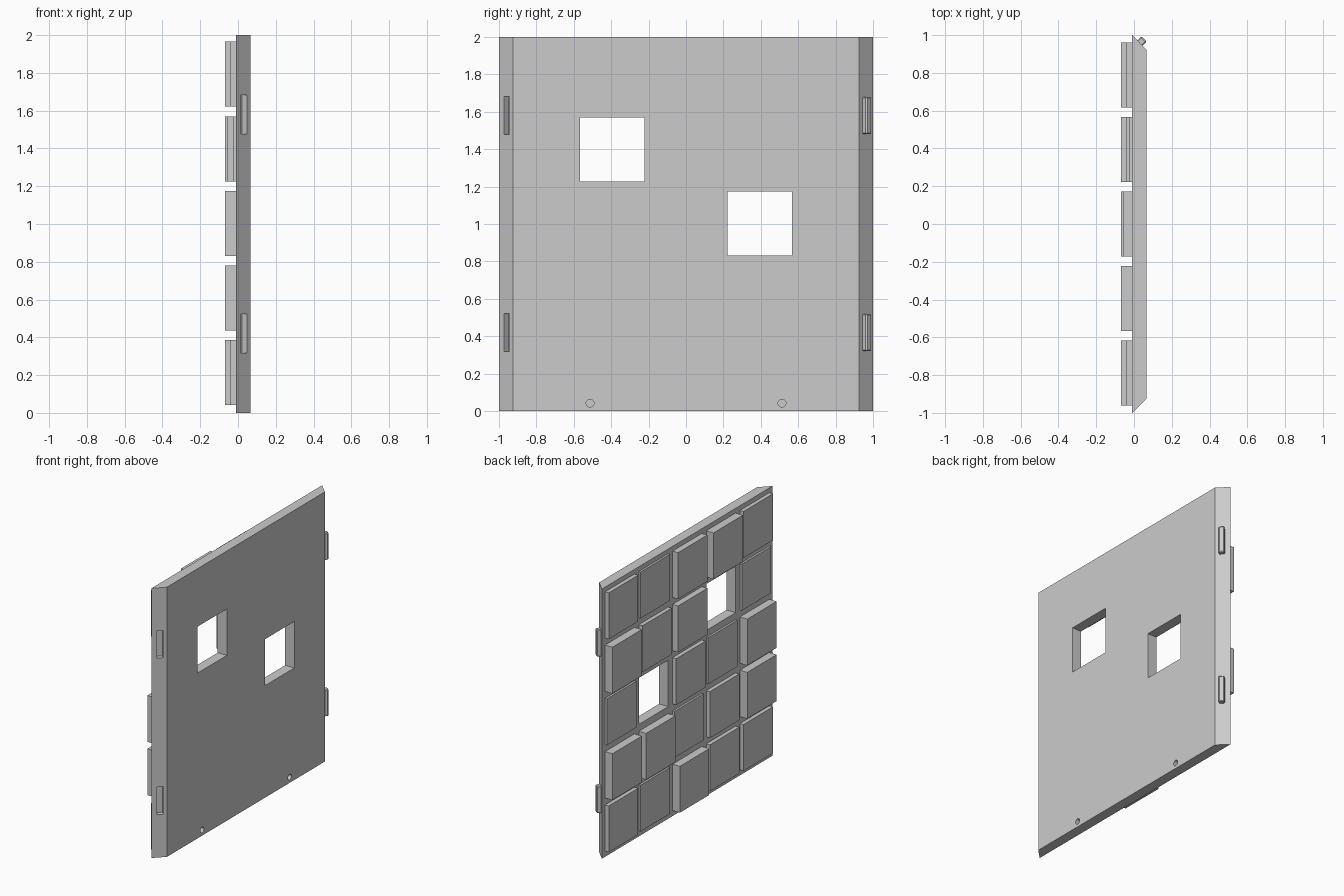
import bpy, bmesh
from math import pi
from mathutils import Matrix, Vector

if "Cube" in bpy.data.objects:
    bpy.data.objects.remove(bpy.data.objects["Cube"])

grey = bpy.data.materials.new("plain_grey")
grey.use_nodes = True
grey.diffuse_color = (0.6, 0.6, 0.6, 1)
grey.node_tree.nodes["Principled BSDF"].inputs["Base Color"].default_value = (0.6, 0.6, 0.6, 1)

OUTER, INNER = -0.01, 0.065      # tiled face and plain face
PITCH, TILE = 0.395, 0.344


def finish(name, bm):
    bmesh.ops.recalc_face_normals(bm, faces=bm.faces)
    mesh = bpy.data.meshes.new(name)
    bm.to_mesh(mesh)
    bm.free()
    mesh.materials.append(grey)
    obj = bpy.data.objects.new(name, mesh)
    bpy.context.collection.objects.link(obj)
    return obj


def prism(name, outline, low, high):
    """Extrude an (x, y) outline from low to high."""
    bm = bmesh.new()
    face = bm.faces.new([bm.verts.new((x, y, low)) for x, y in outline])
    top = bmesh.ops.extrude_face_region(bm, geom=[face])
    verts = [v for v in top["geom"] if isinstance(v, bmesh.types.BMVert)]
    bmesh.ops.translate(bm, verts=verts, vec=(0, 0, high - low))
    return finish(name, bm)


def box(name, size, centre, turn=0):
    bm = bmesh.new()
    matrix = (Matrix.Translation(centre) @ Matrix.Rotation(turn, 4, "Z")
              @ Matrix.Diagonal((*size, 1)))
    bmesh.ops.create_cube(bm, size=1, matrix=matrix)
    return finish(name, bm)


def peg(name, centre, radius, depth):
    bm = bmesh.new()
    matrix = Matrix.Translation(centre) @ Matrix.Rotation(pi / 2, 4, "Y")
    bmesh.ops.create_cone(bm, cap_ends=True, segments=24, radius1=radius,
                          radius2=radius, depth=depth, matrix=matrix)
    return finish(name, bm)


def cut(target, cutter):
    cutter.hide_render = True
    mod = target.modifiers.new("cut", "BOOLEAN")
    mod.operation, mod.solver, mod.object = "DIFFERENCE", "EXACT", cutter
    bpy.context.view_layer.update()
    evaluated = target.evaluated_get(bpy.context.evaluated_depsgraph_get())
    mesh = bpy.data.meshes.new_from_object(evaluated)
    target.modifiers.clear()
    target.data = mesh
    bpy.data.objects.remove(cutter)


# Wall panel with mitred side edges
panel = prism("wall_panel", [(OUTER, -1), (INNER, -0.925), (INNER, 0.925), (OUTER, 1)], 0, 2)

# Tiles of uneven thickness; a zero is a window through the panel
rows = ["21342", "42301", "10214", "44124", "21422"]
for r, row in enumerate(rows):
    for c, step in enumerate(row):
        y, z = (2 - c) * PITCH, 1.003 + (2 - r) * PITCH
        if step == "0":
            cut(panel, box("window_cutter", (0.4, TILE, TILE), (0, y, z)))
        else:
            depth = int(step) * 0.015
            box(f"tile_{r + 1}_{c + 1}", (depth, TILE, TILE), (OUTER - depth / 2, y, z))

# Slots in one mitred edge, matching tabs on the other
for label, z in (("lower", 0.42), ("upper", 1.58)):
    cut(panel, box("slot_cutter", (0.07, 0.042, 0.205), (0.032, -0.958, z), -pi / 4))
    tab = box(f"{label}_tab", (0.05, 0.04, 0.2), Vector((0.032, 0.958, z)) + Vector((0.0035, 0.0035, 0)), pi / 4)
    bevel = tab.modifiers.new("tip_bevel", "BEVEL")
    bevel.width, bevel.segments = 0.006, 1

# Blind round holes near the bottom of the plain face
for side in (-1, 1):
    cut(panel, peg("hole_cutter", (INNER, side * 0.513, 0.042), 0.021, 0.08))
